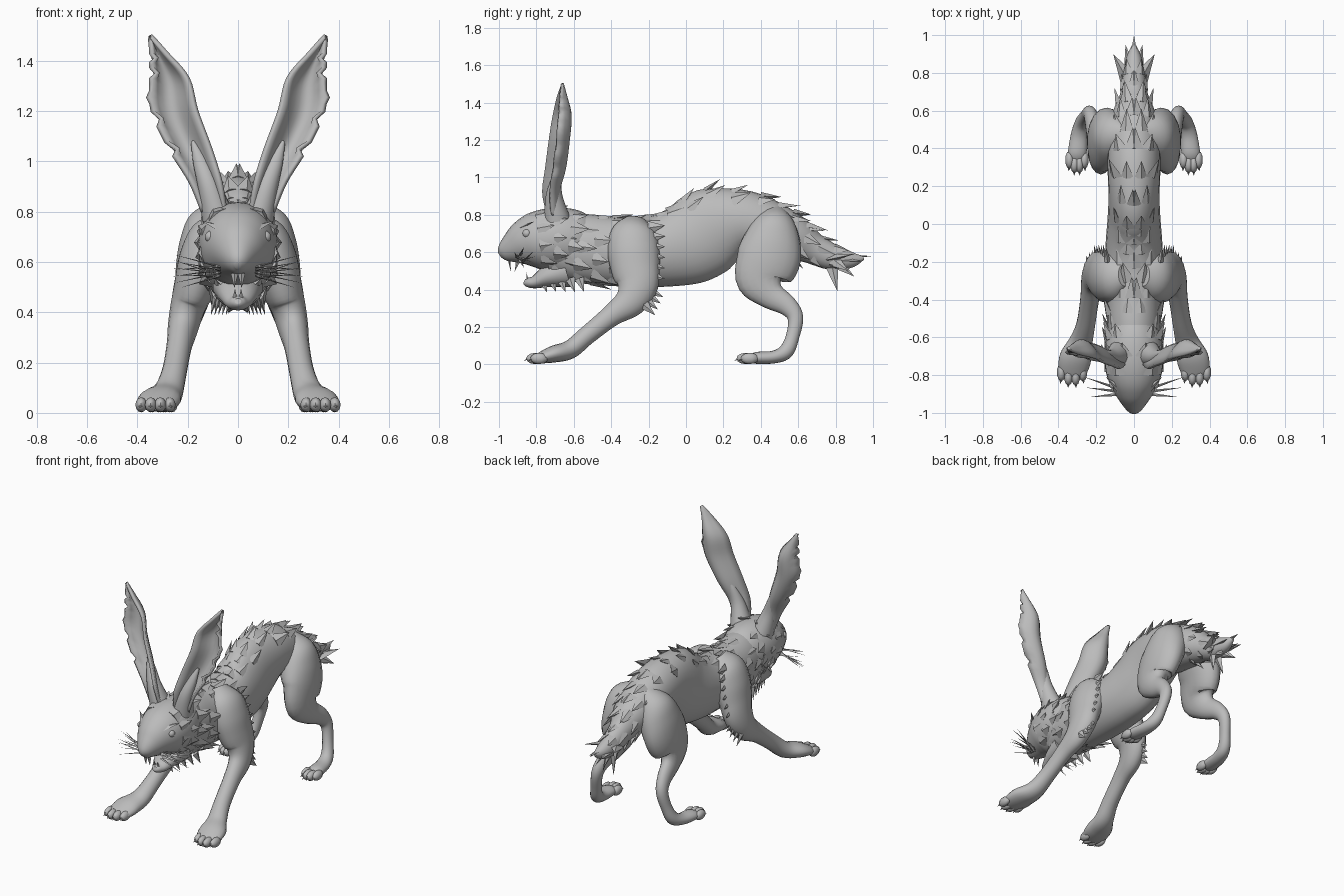
import bpy, bmesh, math, random
from mathutils import Vector, Matrix

random.seed(4)
if "Cube" in bpy.data.objects:
    bpy.data.objects.remove(bpy.data.objects["Cube"])

fur_grey = bpy.data.materials.new("fur_grey")
fur_grey.use_nodes = True
fur_grey.diffuse_color = (0.5, 0.5, 0.5, 1)
fur_grey.node_tree.nodes["Principled BSDF"].inputs["Base Color"].default_value = (0.5, 0.5, 0.5, 1)


def finish(bm, name, mirror=False, angle=45, thickness=0):
    """Turn a bmesh into a shaded, optionally mirrored object."""
    if not thickness:
        bmesh.ops.recalc_face_normals(bm, faces=bm.faces)
    mesh = bpy.data.meshes.new(name)
    bm.to_mesh(mesh)
    bm.free()
    obj = bpy.data.objects.new(name, mesh)
    bpy.context.collection.objects.link(obj)
    mesh.materials.append(fur_grey)
    bpy.ops.object.select_all(action="DESELECT")
    obj.select_set(True)
    bpy.context.view_layer.objects.active = obj
    bpy.ops.object.shade_smooth_by_angle(angle=math.radians(angle))
    if thickness:
        solid = obj.modifiers.new("thickness", "SOLIDIFY")
        solid.thickness = thickness
        solid.offset = 0
    if mirror:
        mod = obj.modifiers.new("mirror", "MIRROR")
        mod.use_mirror_merge = False


def smooth_keys(keys, steps=5):
    """Catmull-Rom interpolation of tuples."""
    out = []
    for i in range(len(keys) - 1):
        a, b, c, d = keys[max(i - 1, 0)], keys[i], keys[i + 1], keys[min(i + 2, len(keys) - 1)]
        for s in range(steps):
            t = s / steps
            out.append([0.5 * (2 * q + (r - p) * t + (2 * p - 5 * q + 4 * r - u) * t * t
                               + (3 * q - p - 3 * r + u) * t ** 3)
                        for p, q, r, u in zip(a, b, c, d)])
    return out + [list(keys[-1])]


def make_frames(keys):
    """Centre, side, up, tangent and two radii along a path."""
    pts = smooth_keys(keys)
    frames = []
    for i, p in enumerate(pts):
        tangent = (Vector(pts[min(i + 1, len(pts) - 1)][:3]) - Vector(pts[max(i - 1, 0)][:3])).normalized()
        side = (Vector((1, 0, 0)) - tangent * tangent.x).normalized()
        frames.append((Vector(p[:3]), side, side.cross(tangent), tangent, max(p[3], .004), max(p[4], .004)))
    return frames


def on_ring(frame, a):
    c, side, up, _, rx, rz = frame
    return c + side * rx * math.sin(a) + up * rz * math.cos(a)


def loft(name, keys, mirror=False, sides=18):
    frames = make_frames(keys)
    bm = bmesh.new()
    rings = [[bm.verts.new(on_ring(f, math.tau * k / sides)) for k in range(sides)] for f in frames]
    for r0, r1 in zip(rings, rings[1:]):
        for k in range(sides):
            j = (k + 1) % sides
            bm.faces.new((r0[k], r0[j], r1[j], r1[k]))
    bm.faces.new(rings[0])
    bm.faces.new(rings[-1])
    finish(bm, name, mirror)
    return frames


def spike(bm, p, direction, normal, width, length):
    """A flattened, pointed lock of fur."""
    d = Vector(direction).normalized()
    p, n = Vector(p), Vector(normal)
    side = d.cross(n).normalized()
    n = side.cross(d)
    base = [p + side * width / 2, p + n * width * .22, p - side * width / 2, p - n * width * .22]
    ring = [bm.verts.new(v) for v in base]
    tip = bm.verts.new(p + d * length)
    for k in range(4):
        bm.faces.new((ring[k], ring[(k + 1) % 4], tip))
    bm.faces.new(ring[::-1])


def scatter(bm, frames, lo, hi, a0, a1, length=.1, width=.085, lift=.3, gap=.075):
    """Staggered rows of locks on a lofted surface, between two angles from the top."""
    last, row = None, 0
    for f in frames:
        c, side, up, tangent, rx, rz = f
        if not lo <= c.y <= hi or (last and (c - last).length < gap):
            continue
        last, row = c, row + 1
        step = .09 / max((rx + rz) / 2, .05)
        a = a0 + (row % 2) * step / 2
        while a <= a1:
            n = (side * math.sin(a) / rx + up * math.cos(a) / rz).normalized()
            d = tangent + n * (lift + random.uniform(-.12, .12)) + side * random.uniform(-.15, .15)
            spike(bm, on_ring(f, a) - n * .01, d, n, width * random.uniform(.8, 1.2),
                  length * random.uniform(.75, 1.2))
            a += step * random.uniform(.9, 1.1)


# Torso and tail
body = loft("body", [
    (0, -.72, .64, .12, .16), (0, -.55, .62, .14, .185), (0, -.4, .605, .145, .185),
    (0, -.25, .6, .155, .185), (0, -.1, .615, .15, .2), (0, .03, .655, .14, .225),
    (0, .15, .725, .135, .225), (0, .3, .765, .14, .17), (0, .45, .725, .135, .15),
    (0, .58, .675, .115, .12), (0, .68, .62, .075, .085), (0, .78, .575, .06, .07),
    (0, .88, .56, .04, .045), (0, .95, .57, .01, .01)], sides=24)

# Head and open jaw
head = loft("head", [
    (0, -.997, .585, .012, .015), (0, -.98, .595, .04, .045), (0, -.93, .62, .078, .085),
    (0, -.87, .645, .115, .125), (0, -.8, .662, .145, .155), (0, -.7, .67, .158, .168),
    (0, -.6, .66, .145, .165), (0, -.52, .64, .11, .13)], sides=24)
loft("lower_jaw", [
    (0, -.64, .5, .1, .09), (0, -.74, .47, .08, .06), (0, -.81, .44, .052, .034),
    (0, -.85, .44, .03, .024), (0, -.865, .445, .012, .012)])

# Legs, with shoulder and thigh sunk into the torso
loft("front_leg", [
    (.05, -.27, .77, .04, .06), (.095, -.28, .7, .095, .125), (.135, -.28, .61, .1, .14),
    (.17, -.27, .51, .085, .13), (.2, -.26, .42, .07, .11), (.22, -.3, .335, .06, .085),
    (.235, -.4, .26, .05, .058), (.255, -.53, .155, .05, .05), (.28, -.62, .08, .062, .05),
    (.31, -.71, .055, .085, .045), (.325, -.78, .035, .075, .03), (.33, -.81, .03, .05, .018)], True)
loft("hind_leg", [
    (.05, .47, .83, .03, .05), (.095, .47, .75, .1, .115), (.13, .46, .66, .105, .155),
    (.16, .44, .56, .09, .17), (.18, .405, .455, .068, .14), (.2, .45, .375, .05, .08),
    (.22, .54, .315, .04, .055), (.235, .585, .25, .035, .042), (.255, .57, .15, .032, .036),
    (.275, .535, .07, .038, .04), (.29, .47, .04, .045, .034), (.3, .38, .035, .05, .032),
    (.305, .34, .03, .04, .02)], True)

# Toes with claws
for name, x, y, spread in (("front_toes", .328, -.785, .038), ("hind_toes", .302, .34, .026)):
    bm = bmesh.new()
    for k in (-1.5, -.5, .5, 1.5):
        reach = .022 * (1.5 - abs(k))
        pos = Vector((x + k * spread, y - reach, .032))
        shape = Matrix.Translation(pos) @ Matrix.Diagonal((.024, .048, .03, 1))
        bmesh.ops.create_uvsphere(bm, u_segments=10, v_segments=6, radius=1, matrix=shape)
        spike(bm, pos + Vector((0, -.025, 0)), (k * .1, -1, -.3), (0, 0, 1), .03, .038)
    finish(bm, name, True)

# Cupped ears with a torn outer edge
bm = bmesh.new()
tears = {10: -.03, 14: -.025, 17: .012, 21: -.025, 24: -.02}
rows = []
for i, (z, xi, yi, xo, yo, depth) in enumerate(smooth_keys([
        (.8, .05, -.74, .14, -.72, .05), (.92, .07, -.765, .19, -.725, .06),
        (1.05, .11, -.75, .27, -.71, .08), (1.2, .165, -.73, .34, -.69, .08),
        (1.33, .2, -.71, .345, -.68, .075), (1.43, .285, -.69, .345, -.675, .04),
        (1.5, .347, -.665, .352, -.66, 0)])):
    row = []
    for k in range(9):
        s = k / 8
        x = xi + (xo - xi) * s + (tears.get(i, 0) if k == 8 else 0)
        row.append(bm.verts.new((x, yi + (yo - yi) * s + depth * 4 * s * (1 - s), z)))
    rows.append(row)
for r0, r1 in zip(rows, rows[1:]):
    for k in range(8):
        bm.faces.new((r0[k], r0[k + 1], r1[k + 1], r1[k]))
finish(bm, "ear", True, 50, .018)
loft("ear_root", [(.08, -.69, .78, .065, .07), (.115, -.705, .9, .045, .045),
                  (.15, -.69, 1.0, .03, .025), (.18, -.67, 1.08, .008, .008)], True)

# Eyes and brows
bm = bmesh.new()
bmesh.ops.create_uvsphere(bm, u_segments=12, v_segments=8, radius=.024,
                          matrix=Matrix.Translation((.108, -.85, .7)))
spike(bm, (.07, -.88, .735), (.9, .8, .35), (0, -.5, 1), .045, .11)
finish(bm, "eye", True)

# Teeth
bm = bmesh.new()
spike(bm, (.014, -.945, .555), (0, .15, -1), (0, -1, 0), .03, .06)
spike(bm, (.012, -.845, .445), (0, -.2, 1), (0, -1, 0), .024, .05)
finish(bm, "teeth", True)

# Whiskers
bm = bmesh.new()
for k in range(9):
    start = (.07, -.9 + .012 * (k % 3), .545 + .012 * (k % 4))
    spike(bm, start, (1, -.1 + .22 * (k % 3), -.3 + .08 * k), (0, 0, 1), .02, .17 + .02 * (k % 3))
finish(bm, "whiskers", True)

# Fur along the back, rump, neck, cheeks and tail
bm = bmesh.new()
scatter(bm, body, -.5, .1, 0, .7)
scatter(bm, body, .1, .62, 0, 1, lift=.35)
scatter(bm, body, -.7, -.35, 1, 3.1, lift=.35)
scatter(bm, body, .62, .8, 0, 3.1, length=.085, width=.07)
scatter(bm, head, -.8, -.55, .35, 2.7, length=.09, lift=.4)
finish(bm, "fur_locks", True, 30)

# Larger locks on the shoulder, elbow, jaw and tail tip
bm = bmesh.new()
for k in range(6):
    spike(bm, (.2 - .012 * k, -.2, .48 + .05 * k), (.12, 1, -.25 + .08 * k), (1, 0, 0), .075, .09)
for k in range(4):
    spike(bm, (.2 + .015 * k, -.2 - .01 * k, .4 - .025 * k), (.1, 1, -.5 - .15 * k), (1, 0, 0), .06, .09)
for k in range(5):
    spike(bm, (.03 + .015 * k, -.77 + .05 * k, .46), (.25, .35, -1), (1, 0, 0), .055, .08)
for end in ((0, 1, .58), (.045, .95, .55), (.11, .9, .59), (.09, .87, .5), (.03, .9, .47), (.04, .81, .39)):
    start = Vector((end[0] * .3, .77, .57))
    way = Vector(end) - start
    spike(bm, start, way, (.3, 0, 1) if end[2] > .52 else (1, 0, .2), .09, way.length)
finish(bm, "long_locks", True, 30)
